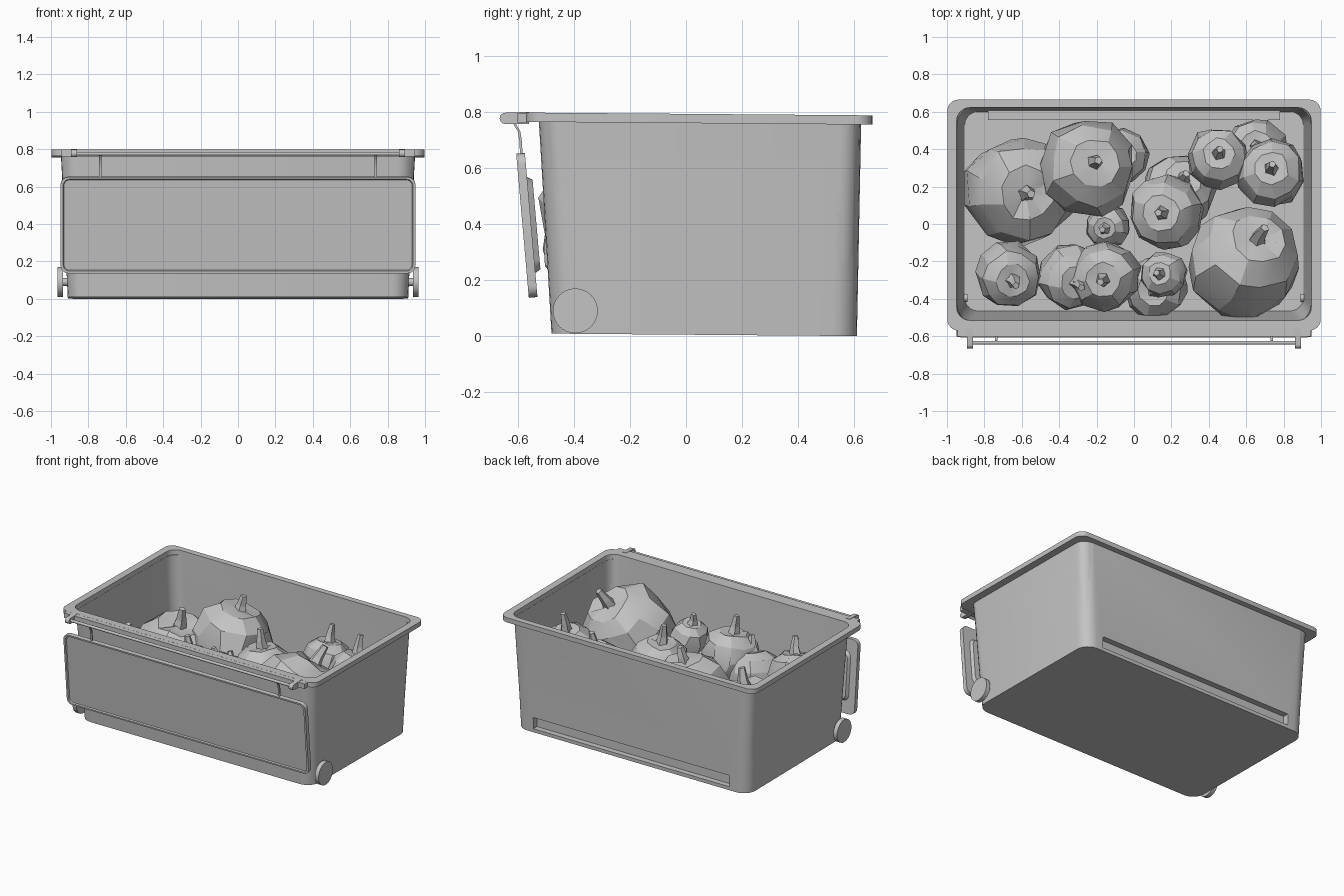
import bpy, bmesh, math, random
from mathutils import Vector, Matrix

random.seed(4)
if "Cube" in bpy.data.objects:
    bpy.data.objects.remove(bpy.data.objects["Cube"], do_unlink=True)

grey = bpy.data.materials.new("plain grey")
grey.use_nodes = True
COLOUR = (0.55, 0.55, 0.55, 1)
grey.diffuse_color = COLOUR
grey.node_tree.nodes["Principled BSDF"].inputs["Base Color"].default_value = COLOUR


def make(name, bm, smooth=None):
    bmesh.ops.recalc_face_normals(bm, faces=bm.faces)
    mesh = bpy.data.meshes.new(name)
    bm.to_mesh(mesh)
    bm.free()
    mesh.materials.append(grey)
    ob = bpy.data.objects.new(name, mesh)
    bpy.context.collection.objects.link(ob)
    if smooth:
        bpy.ops.object.select_all(action='DESELECT')
        ob.select_set(True)
        bpy.context.view_layer.objects.active = ob
        bpy.ops.object.shade_smooth_by_angle(angle=math.radians(smooth))
    return ob


def rounded(x, y0, y1, r, n=6):
    """Points around a rounded rectangle, symmetric in x."""
    pts = []
    corners = [(x - r, y1 - r), (r - x, y1 - r), (r - x, y0 + r), (x - r, y0 + r)]
    for q, (cx, cy) in enumerate(corners):
        for i in range(n + 1):
            a = math.pi / 2 * (q + i / n)
            pts.append((cx + r * math.cos(a), cy + r * math.sin(a)))
    return pts


def loft(bm, loops, cap=True):
    """Bridge equal-length loops of points, capping both ends."""
    rings = [[bm.verts.new(p) for p in loop] for loop in loops]
    for a, b in zip(rings, rings[1:]):
        for i in range(len(a)):
            j = (i + 1) % len(a)
            bm.faces.new((a[i], a[j], b[j], b[i]))
    if cap:
        bm.faces.new(rings[0])
        bm.faces.new(rings[-1])
    return rings


def box(name, lo, hi):
    bm = bmesh.new()
    bmesh.ops.create_cube(bm, size=1)
    lo, hi = Vector(lo), Vector(hi)
    for v in bm.verts:
        v.co = (lo + hi) / 2 + Vector(a * b for a, b in zip(v.co, hi - lo))
    return make(name, bm)


def rod(name, x0, x1, y, z, r, n=24):
    bm = bmesh.new()
    loft(bm, [[(x, y + r * math.cos(t), z + r * math.sin(t))
               for t in (2 * math.pi * i / n for i in range(n))] for x in (x0, x1)])
    return make(name, bm, 40)


# Tub: outside wall, flared rim, inside wall and floor in one skin
sections = [  # half width, front, back, corner radius, height
    (0.91, -0.48, 0.61, 0.09, 0.005),
    (0.945, -0.525, 0.625, 0.09, 0.76),
    (0.998, -0.57, 0.665, 0.06, 0.76),
    (0.998, -0.57, 0.665, 0.06, 0.793),
    (0.948, -0.515, 0.622, 0.07, 0.793),
    (0.905, -0.465, 0.6, 0.07, 0.02),
]
bm = bmesh.new()
loft(bm, [[(x, y, z - 0.008 * y) for x, y in rounded(w, f, b, r)]
          for w, f, b, r, z in sections])
tub = make("tub", bm, 30)

# Long grip recess low on the back, with its bulge inside
bulge = box("grip_housing", (-0.78, 0.555, 0.015), (0.78, 0.61, 0.12))
cutter = box("grip_cutter", (-0.77, 0.57, 0.025), (0.77, 0.7, 0.105))
cutter.hide_render = True
cutter.hide_viewport = True
cutter.display_type = 'WIRE'
for ob in (tub, bulge):
    mod = ob.modifiers.new("grip", 'BOOLEAN')
    mod.operation = 'DIFFERENCE'
    mod.object = cutter
    mod.solver = 'EXACT'

# Hinge rail and bar along the front edge
box("hinge_rail", (-0.945, -0.602, 0.762), (0.945, -0.56, 0.797))
rod("hinge_bar", -0.89, 0.89, -0.635, 0.776, 0.01, 10)

for side, s in (("left", 1), ("right", -1)):
    # Bracket: tongue with a rounded end
    bm = bmesh.new()
    outline = [(-0.56, 0.757), (-0.56, 0.8)] + [
        (-0.645 + 0.02 * math.cos(a), 0.777 + 0.02 * math.sin(a))
        for a in (math.pi / 2 + math.pi * i / 8 for i in range(9))]
    loft(bm, [[(s * x, y, z) for y, z in outline] for x in (0.862, 0.893)])
    make(side + "_hinge_bracket", bm, 40)
    # Curved strap that carries the lid
    bm = bmesh.new()
    path = [(-0.632, 0.775), (-0.615, 0.755), (-0.6, 0.73), (-0.594, 0.69), (-0.592, 0.63)]
    loft(bm, [[(s * x, y + d, z) for x, d in
               ((0.73, 0), (0.743, 0), (0.743, 0.009), (0.73, 0.009))] for y, z in path])
    make(side + "_lid_strap", bm, 40)
    # Wheel and axle
    rod(side + "_wheel", s * 0.935, s * 0.965, -0.395, 0.09, 0.08, 32)
    rod(side + "_axle", s * 0.89, s * 0.94, -0.395, 0.09, 0.022, 12)

# Hanging lid: framed panel with a raised back
tilt = Matrix.Translation((0, -0.5675, 0.395)) @ Matrix.Rotation(math.radians(5), 4, 'X')


def slab(name, layers):
    bm = bmesh.new()
    loft(bm, [[(x, y, z) for x, z in rounded(w, -h, h, r)] for w, h, r, y in layers])
    bm.transform(tilt)
    return make(name, bm, 30)


slab("lid", [(0.93, 0.242, 0.03, -0.008), (0.935, 0.247, 0.035, -0.016),
             (0.948, 0.258, 0.04, -0.016), (0.948, 0.258, 0.04, 0.015)])
slab("lid_back", [(0.9, 0.175, 0.04, 0.01), (0.885, 0.16, 0.04, 0.034)])


# Gourds: faceted, dimpled bodies with leaning crooked stems
def gourd(number, centre, radius, height, tip, segs=10):
    centre, tip = Vector(centre), Vector(tip)
    axis = (tip - centre).normalized()
    turn = Matrix.Translation(centre) @ axis.to_track_quat('Z', 'Y').to_matrix().to_4x4()
    shape = [(0.3, -0.9), (0.72, -0.82), (0.96, -0.4), (1.0, 0.1),
             (0.85, 0.62), (0.5, 0.93), (0.15, 0.9)]
    phase = random.random()
    bm = bmesh.new()
    loops = []
    for k, (r, z) in enumerate(shape):
        loop = []
        for i in range(segs):
            a = 2 * math.pi * (i + phase + random.uniform(-0.2, 0.2)) / segs
            q = radius * r * random.uniform(0.93, 1.05)
            loop.append((q * math.cos(a), q * math.sin(a),
                         height * (z + random.uniform(-0.05, 0.05))))
        loops.append(loop)
    loft(bm, loops)
    bm.transform(turn)
    make("gourd_body_%d" % number, bm, 24)
    # Stem
    bm = bmesh.new()
    length = (tip - centre).length
    base = height * 0.82
    width = 0.03 + 0.07 * radius
    loops = []
    for t, w, lean in ((0, 1.0, 0), (0.45, 0.7, 0.006), (1, 0.45, 0)):
        z = base + (length - base) * t
        loops.append([(width * w * math.cos(a) + lean, width * w * math.sin(a), z)
                      for a in (2 * math.pi * i / 5 + phase for i in range(5))])
    loft(bm, loops)
    bm.transform(turn)
    make("gourd_stem_%d" % number, bm)


gourds = [  # centre, radius, half height, stem tip
    ((-0.62, 0.17, 0.28), 0.3, 0.27, (-0.55, 0.16, 0.64)),
    ((-0.25, 0.3, 0.44), 0.265, 0.25, (-0.19, 0.34, 0.76)),
    ((0.59, -0.21, 0.46), 0.3, 0.28, (0.7, -0.02, 0.78)),
    ((0.45, 0.35, 0.46), 0.17, 0.15, (0.46, 0.4, 0.71)),
    ((0.73, 0.27, 0.47), 0.185, 0.16, (0.74, 0.32, 0.74)),
    ((0.65, 0.4, 0.25), 0.17, 0.16, (0.66, 0.42, 0.46)),
    ((0.17, 0.06, 0.43), 0.2, 0.18, (0.13, 0.06, 0.72)),
    ((0.24, 0.18, 0.22), 0.2, 0.18, (0.28, 0.27, 0.45)),
    ((-0.08, 0.36, 0.22), 0.16, 0.15, (-0.06, 0.38, 0.42)),
    ((-0.14, -0.01, 0.38), 0.12, 0.11, (-0.17, -0.03, 0.54)),
    ((-0.67, -0.27, 0.45), 0.18, 0.16, (-0.63, -0.33, 0.7)),
    ((-0.34, -0.28, 0.37), 0.18, 0.16, (-0.28, -0.34, 0.61)),
    ((-0.15, -0.28, 0.45), 0.19, 0.18, (-0.18, -0.31, 0.73)),
    ((0.16, -0.27, 0.5), 0.125, 0.12, (0.12, -0.26, 0.68)),
    ((0.11, -0.34, 0.32), 0.175, 0.15, (0.1, -0.36, 0.5)),
]
for number, spec in enumerate(gourds, 1):
    gourd(number, *spec)
